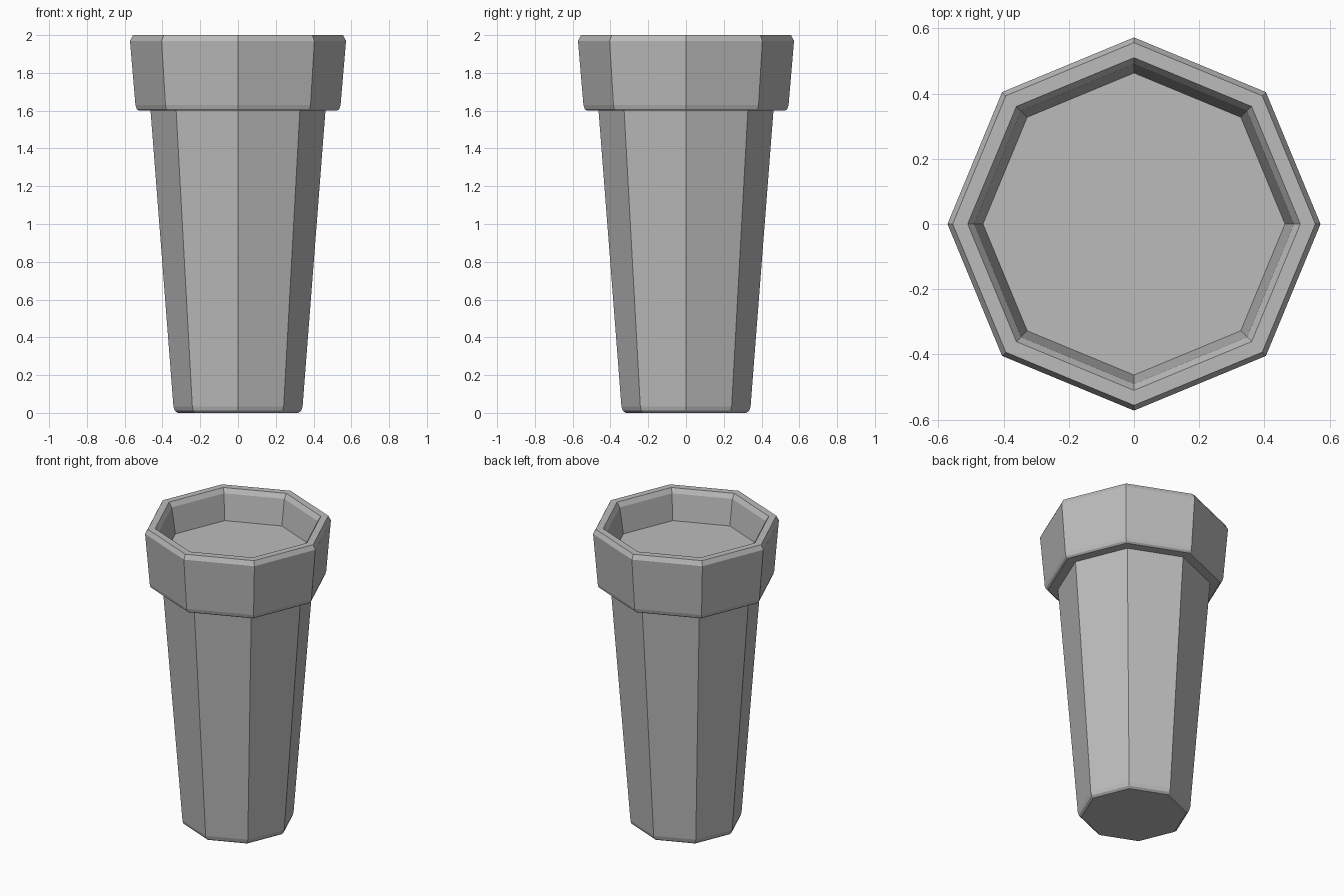
import bpy
import bmesh
from math import cos, sin, tau

cube = bpy.data.objects.get("Cube")
if cube:
    bpy.data.objects.remove(cube)

SIDES = 8

grey = bpy.data.materials.new("plain grey")
grey.use_nodes = True
colour = (0.5, 0.5, 0.5, 1)
grey.diffuse_color = colour
grey.node_tree.nodes["Principled BSDF"].inputs["Base Color"].default_value = colour


def lathe(name, profile):
    """Octagonal solid from (radius, height) rings, capped at both ends."""
    bm = bmesh.new()
    rings = [[bm.verts.new((r * cos(tau * i / SIDES), r * sin(tau * i / SIDES), z))
              for i in range(SIDES)] for r, z in profile]
    for low, high in zip(rings, rings[1:]):
        for i in range(SIDES):
            j = (i + 1) % SIDES
            bm.faces.new((low[i], low[j], high[j], high[i]))
    bm.faces.new(rings[0][::-1])
    bm.faces.new(rings[-1])
    mesh = bpy.data.meshes.new(name)
    bm.to_mesh(mesh)
    bm.free()
    mesh.materials.append(grey)
    obj = bpy.data.objects.new(name, mesh)
    bpy.context.collection.objects.link(obj)
    return obj


# One closed skin: tapered body, stepped collar, bevelled lip, recessed floor
lathe("tapered_cup", [
    (0.32, 0), (0.335, 0.012), (0.342, 0.035),
    (0.463, 1.6),
    (0.525, 1.6), (0.537, 1.61), (0.543, 1.63),
    (0.572, 1.97), (0.556, 2.0),
    (0.51, 2.0), (0.49, 1.97),
    (0.463, 1.8),
])
